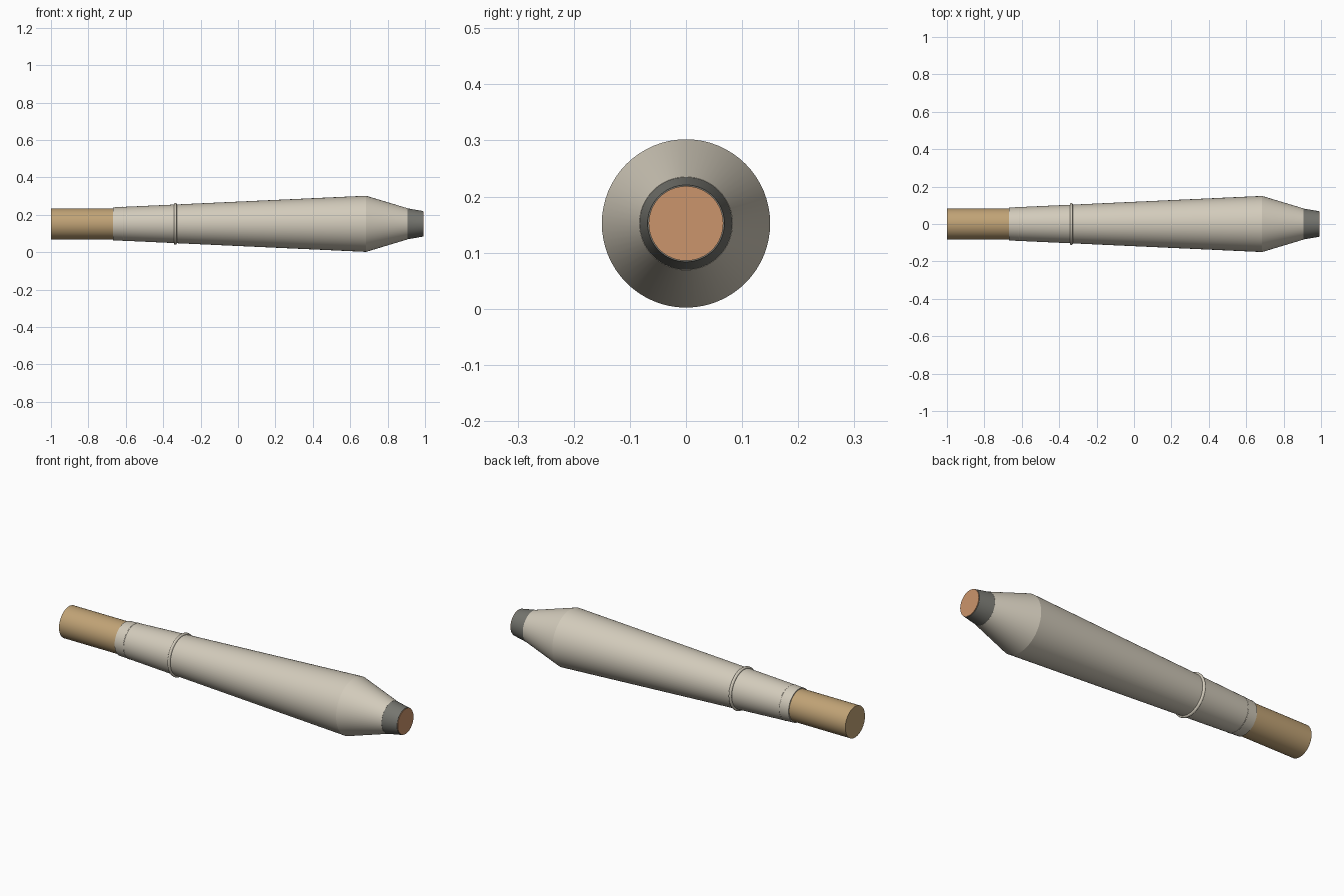
import bpy, bmesh, math

if "Cube" in bpy.data.objects:
    bpy.data.objects.remove(bpy.data.objects["Cube"])

SIDES = 64
CENTRE_Z = 0.152


def material(name, rgb):
    m = bpy.data.materials.new(name)
    m.diffuse_color = (*rgb, 1.0)
    m.use_nodes = True
    m.node_tree.nodes["Principled BSDF"].inputs["Base Color"].default_value = m.diffuse_color
    return m


TAN = material("tan_filter", (0.53, 0.365, 0.18))
PAPER = material("cream_paper", (0.65, 0.60, 0.50))
ASH = material("ash_grey", (0.18, 0.18, 0.16))
EMBER = material("ember_orange", (0.60, 0.30, 0.15))


def lathe(name, profile, mat, closed=False):
    """Revolve (x, radius) points around the long axis; a radius of 0 is a pole."""
    bm = bmesh.new()
    rings = []
    for x, r in profile:
        if r == 0:
            rings.append([bm.verts.new((x, 0, CENTRE_Z))] * SIDES)
        else:
            rings.append([bm.verts.new((x, r * math.cos(a), CENTRE_Z + r * math.sin(a)))
                          for a in (2 * math.pi * i / SIDES for i in range(SIDES))])
    pairs = list(zip(rings, rings[1:]))
    if closed:
        pairs.append((rings[-1], rings[0]))
    for a, b in pairs:
        for i in range(SIDES):
            j = (i + 1) % SIDES
            bm.faces.new(list(dict.fromkeys((a[i], a[j], b[j], b[i]))))
    bmesh.ops.recalc_face_normals(bm, faces=bm.faces)
    me = bpy.data.meshes.new(name)
    bm.to_mesh(me)
    bm.free()
    me.materials.append(mat)
    ob = bpy.data.objects.new(name, me)
    bpy.context.collection.objects.link(ob)
    bpy.ops.object.select_all(action='DESELECT')
    ob.select_set(True)
    bpy.context.view_layer.objects.active = ob
    bpy.ops.object.shade_smooth_by_angle(angle=math.radians(14))
    return ob


def band(name, x, major, minor, mat, steps=16):
    """Round ring wrapped around the long axis."""
    pts = [(x + minor * math.cos(2 * math.pi * i / steps),
            major + minor * math.sin(2 * math.pi * i / steps)) for i in range(steps)]
    ob = lathe(name, pts, mat, closed=True)
    bpy.ops.object.shade_smooth()
    return ob


# Straight filter at the thin end
lathe("filter", [(-1.0, 0), (-1.0, 0.083), (-0.62, 0.083), (-0.62, 0)], TAN)

# Tapered paper wrap with its cone-shaped shoulder
lathe("paper_wrap", [(-0.668, 0), (-0.668, 0.088), (0.685, 0.150),
                     (0.907, 0.083), (0.907, 0)], PAPER)

# Raised band, and the faint seam where the paper meets the filter
band("paper_band", -0.335, 0.104, 0.008, PAPER)
band("paper_seam", -0.615, 0.0875, 0.004, PAPER)

# Ash collar and glowing end
lathe("ash_collar", [(0.905, 0), (0.907, 0.0825), (0.988, 0.0685), (0.988, 0)], ASH)
lathe("ember", [(0.95, 0), (0.95, 0.0665), (0.991, 0.0665), (0.991, 0)], EMBER)
